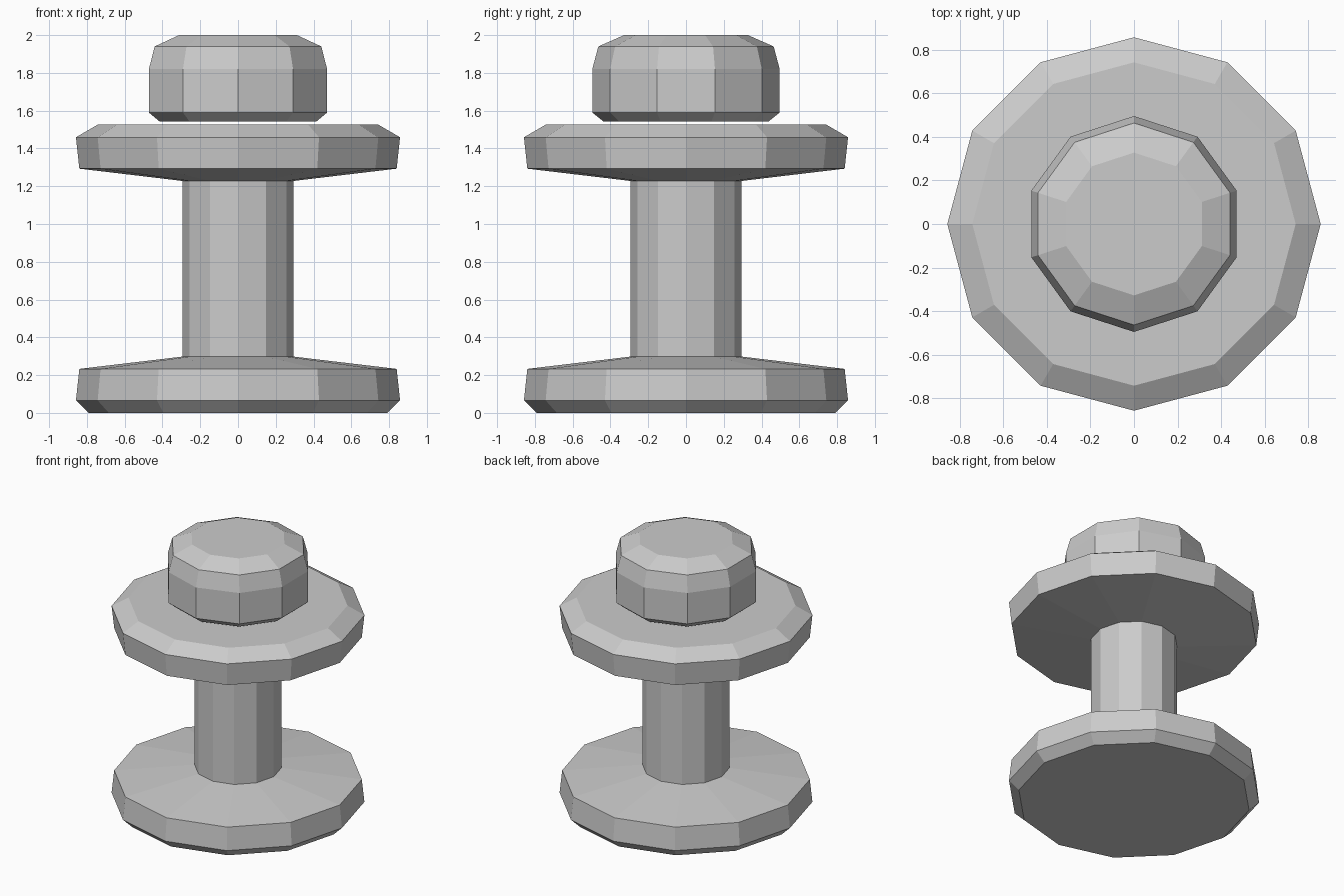
import bpy, bmesh
from math import cos, sin, pi

if "Cube" in bpy.data.objects:
    bpy.data.objects.remove(bpy.data.objects["Cube"])


def lathe(name, profile, sides, start):
    """Closed faceted solid from (radius, z) points, bottom to top."""
    bm = bmesh.new()
    rings = [[bm.verts.new((r * cos(start + 2 * pi * i / sides),
                            r * sin(start + 2 * pi * i / sides), z))
              for i in range(sides)] for r, z in profile]
    for low, high in zip(rings, rings[1:]):
        for i in range(sides):
            j = (i + 1) % sides
            bm.faces.new((low[i], low[j], high[j], high[i]))
    bm.faces.new(rings[0][::-1])
    bm.faces.new(rings[-1])
    mesh = bpy.data.meshes.new(name)
    bm.to_mesh(mesh)
    bm.free()
    obj = bpy.data.objects.new(name, mesh)
    bpy.context.collection.objects.link(obj)
    return obj


# Spool: bottom flange, shaft and top flange in one 12-sided solid
lathe("spool", [(0.79, 0), (0.858, 0.066), (0.84, 0.233), (0.295, 0.298),
                (0.295, 1.228), (0.84, 1.293), (0.858, 1.459), (0.743, 1.526)],
      12, 0)

# Knob: 10-sided cap hovering just above the top flange
lathe("knob", [(0.437, 1.543), (0.496, 1.59), (0.496, 1.82),
               (0.464, 1.94), (0.328, 2.0)], 10, pi / 2)
